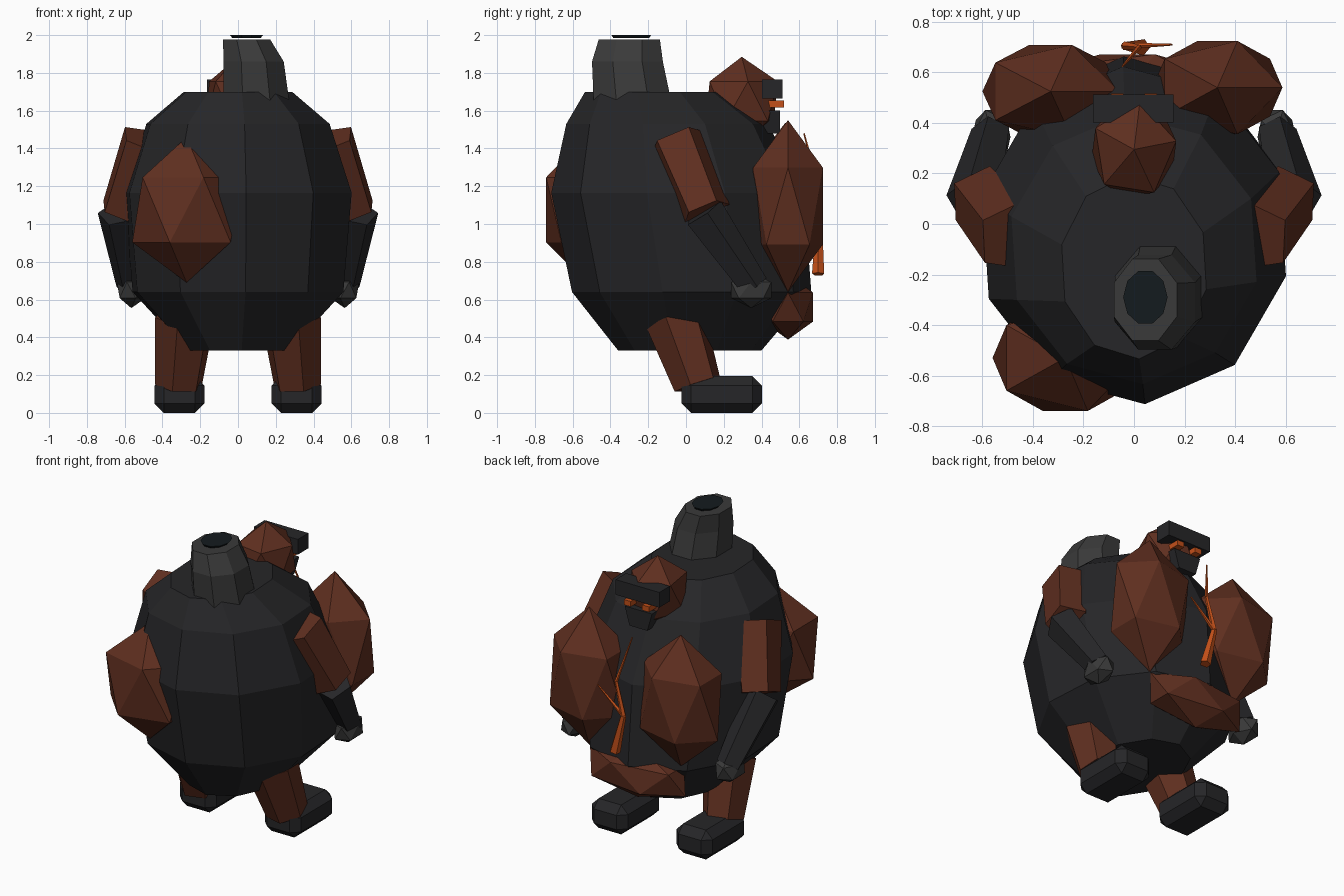
import bpy, bmesh
from math import sin, cos, pi, radians
from mathutils import Vector, Matrix

if "Cube" in bpy.data.objects:
    bpy.data.objects.remove(bpy.data.objects["Cube"])


def material(name, r, g, b):
    m = bpy.data.materials.new(name)
    m.diffuse_color = (r, g, b, 1)
    m.use_nodes = True
    m.node_tree.nodes["Principled BSDF"].inputs["Base Color"].default_value = m.diffuse_color
    return m


DARK = material("dark_stone", .019, .019, .021)
GREY = material("grey_stone", .042, .042, .042)
BROWN = material("brown_rock", .115, .028, .014)
ORANGE = material("ember", .55, .08, .01)
HOLLOW = material("vent_dark", .007, .011, .013)


def finish(name, bm, mat):
    bmesh.ops.recalc_face_normals(bm, faces=bm.faces)
    me = bpy.data.meshes.new(name)
    bm.to_mesh(me)
    bm.free()
    me.materials.append(mat)
    ob = bpy.data.objects.new(name, me)
    bpy.context.collection.objects.link(ob)
    return ob


def loft(name, rings, n, phase, mat):
    """Rings are (centre x, centre y, z, radius x, radius y)."""
    bm = bmesh.new()
    loops = [[bm.verts.new((cx + rx * cos(phase + 2 * pi * i / n),
                            cy + ry * sin(phase + 2 * pi * i / n), z))
              for i in range(n)] for cx, cy, z, rx, ry in rings]
    for a, b in zip(loops, loops[1:]):
        for i in range(n):
            j = (i + 1) % n
            bm.faces.new((a[i], a[j], b[j], b[i]))
    bm.faces.new(loops[0][::-1])
    bm.faces.new(loops[-1])
    return finish(name, bm, mat)


def rock(name, centre, radii, mat, turn=0):
    bm = bmesh.new()
    bmesh.ops.create_icosphere(bm, subdivisions=1, radius=1)
    bm.transform(Matrix.Translation(centre) @ Matrix.Diagonal((*radii, 1))
                 @ Matrix.Rotation(radians(turn), 4, 'Z'))
    return finish(name, bm, mat)


def limb(name, p, q, r1, r2, mat, n=6, turn=0):
    """Tapered prism from p to q."""
    p, q = Vector(p), Vector(q)
    d = q - p
    bm = bmesh.new()
    bmesh.ops.create_cone(bm, cap_ends=True, segments=n, radius1=r1, radius2=r2, depth=d.length)
    bm.transform(Matrix.Translation((p + q) / 2) @ d.to_track_quat('Z', 'Y').to_matrix().to_4x4()
                 @ Matrix.Rotation(radians(turn), 4, 'Z'))
    return finish(name, bm, mat)


def box(name, centre, size, mat, bevel=0, taper=1):
    bm = bmesh.new()
    bmesh.ops.create_cube(bm, size=1)
    for v in bm.verts:
        if v.co.z < 0:
            v.co.x *= taper
    bm.transform(Matrix.Translation(centre) @ Matrix.Diagonal((*size, 1)))
    if bevel:
        bmesh.ops.bevel(bm, geom=bm.edges[:], offset=bevel, segments=1, affect='EDGES')
    return finish(name, bm, mat)


def mirrored(ob):
    """Copy to the other side of x = 0."""
    bm = bmesh.new()
    bm.from_mesh(ob.data)
    bm.transform(Matrix.Scale(-1, 4, (1, 0, 0)))
    finish(ob.name + "_left", bm, ob.data.materials[0])


# Round ten-sided body
loft("body", [(0, .02, .33, .28, .38), (0, .03, .64, .575, .635), (0, -.045, 1.165, .62, .67),
              (0, -.1, 1.53, .5, .535), (0, -.17, 1.70, .295, .365)], 10, radians(-86), DARK)

# Leaning vent on top with dark opening
loft("vent", [(.1, -.28, 1.62, .19, .225), (.083, -.31, 1.86, .172, .203),
              (.045, -.3, 1.978, .135, .175)], 8, radians(22.5), GREY)
loft("vent_opening", [(.045, -.29, 1.985, .075, .1), (.045, -.29, 2.0, .088, .11)], 10, 0, HOLLOW)

# Large rocks stuck to the body
rock("back_rock", (-.272, -.53, 1.075), (.322, .247, .385), BROWN)
rock("chest_rock_right", (.33, .54, 1.095), (.288, .217, .455), BROWN)
rock("chest_rock_left", (-.33, .525, 1.1), (.302, .217, .435), BROWN)
rock("belly_rock", (-.025, .54, .56), (.39, .155, .172), BROWN)

# Head
rock("head", (0, .295, 1.65), (.19, .215, .235), BROWN, 10)
box("brow", (-.003, .457, 1.715), (.32, .11, .1), DARK)
box("jaw", (0, .44, 1.54), (.2, .115, .12), DARK, taper=.65)
for x, side in ((-.067, "left"), (.067, "right")):
    box("eye_" + side, (x, .47, 1.635), (.05, .095, .035), ORANGE)

# Glowing forked crack on the chest
A, B, C, D, E = ((.03, .7, .735), (-.035, .705, .99), (.02, .7, 1.2), (-.045, .625, 1.48), (.15, .71, 1.15))
limb("crack_base", A, B, .034, .018, ORANGE, 5)
limb("crack_middle", B, C, .018, .011, ORANGE, 5)
limb("crack_tip", C, D, .011, .004, ORANGE, 5)
limb("crack_branch", B, E, .014, .004, ORANGE, 5)

# Arms, legs and feet
for part in (
    limb("upper_arm", (.475, -.05, 1.445), (.605, .105, 1.065), .155, .135, BROWN, 5, 20),
    limb("forearm", (.63, .09, 1.06), (.565, .36, .67), .115, .08, DARK, 5, 20),
    rock("hand", (.565, .345, .65), (.085, .125, .095), GREY),
    limb("leg", (.28, -.06, .505), (.315, .06, .15), .165, .13, BROWN, 6, 30),
    box("foot", (.31, .19, .097), (.265, .425, .194), DARK, .05),
):
    mirrored(part)
